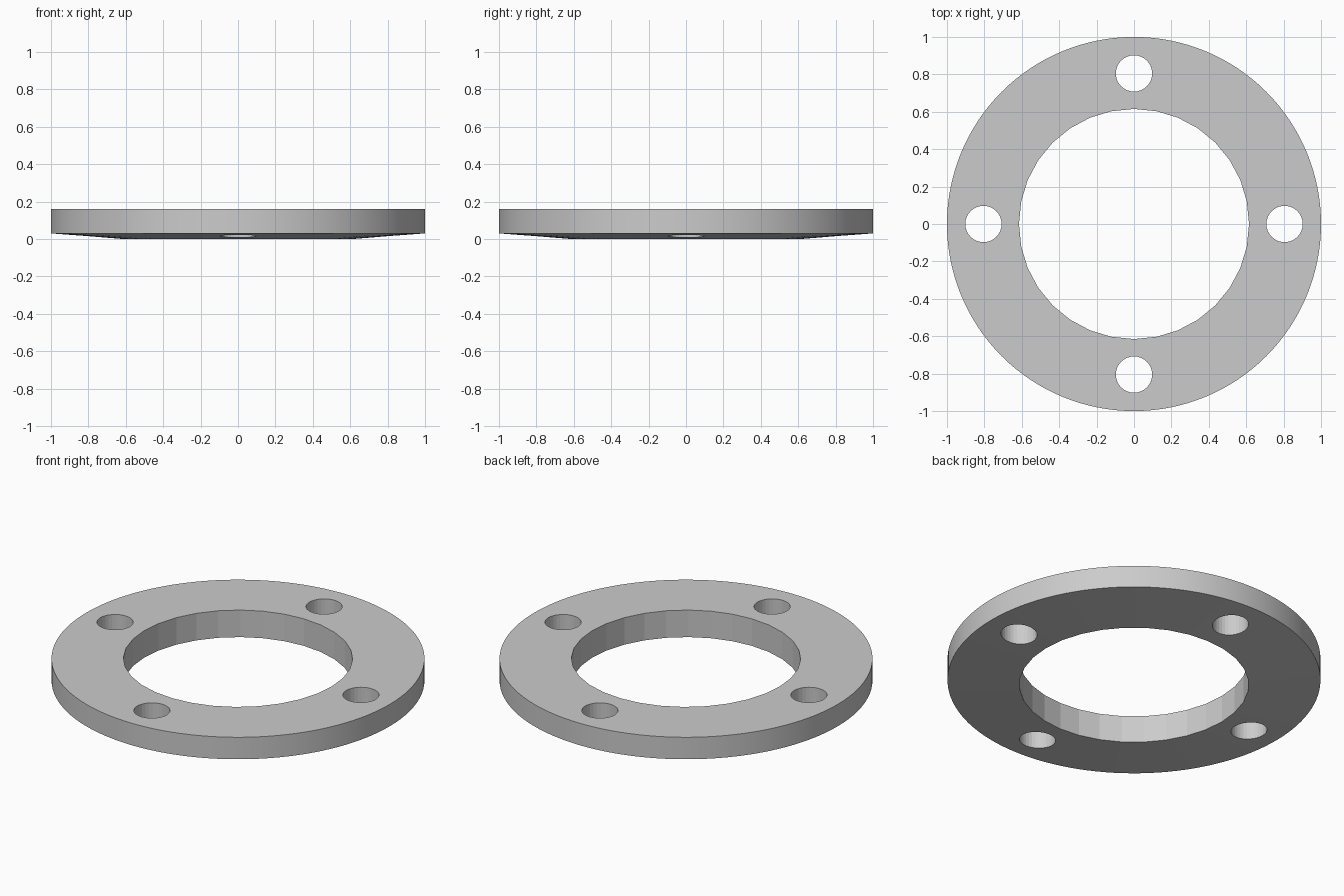
import bpy, bmesh, math

if "Cube" in bpy.data.objects:
    bpy.data.objects.remove(bpy.data.objects["Cube"])

INNER_R, HOLE_R, HOLE_DIST = 0.615, 0.097, 0.805
TOP_Z, RIM_Z = 0.16, 0.03


def new_object(name, bm):
    mesh = bpy.data.meshes.new(name)
    bmesh.ops.recalc_face_normals(bm, faces=bm.faces)
    bm.to_mesh(mesh)
    bm.free()
    obj = bpy.data.objects.new(name, mesh)
    bpy.context.collection.objects.link(obj)
    return obj


def lathe(name, profile, sides):
    # stack of circles joined by side faces, capped at both ends
    bm = bmesh.new()
    rings = [[bm.verts.new((r * math.cos(2 * math.pi * i / sides),
                            r * math.sin(2 * math.pi * i / sides), z))
              for i in range(sides)] for r, z in profile]
    for a, b in zip(rings, rings[1:]):
        for i in range(sides):
            j = (i + 1) % sides
            bm.faces.new((a[i], a[j], b[j], b[i]))
    bm.faces.new(rings[0])
    bm.faces.new(rings[-1])
    return new_object(name, bm)


# Flange disc: flat top, straight rim, underside dropping gently to the bore
slope = RIM_Z / (1 - INNER_R)
flange = lathe("flange_ring",
               [(0.5, RIM_Z - 0.5 * slope), (1, RIM_Z), (1, TOP_Z)], 128)

# Central bore and four bolt holes
cutters = [lathe("bore_cutter", [(INNER_R, -0.2), (INNER_R, 0.4)], 32)]
for k in range(4):
    hole = lathe("bolt_hole_cutter", [(HOLE_R, -0.2), (HOLE_R, 0.4)], 32)
    a = k * math.pi / 2
    hole.location = (HOLE_DIST * math.cos(a), HOLE_DIST * math.sin(a), 0)
    cutters.append(hole)

bpy.context.view_layer.objects.active = flange
for c in cutters:
    c.hide_render = True
    mod = flange.modifiers.new("cut", 'BOOLEAN')
    mod.operation = 'DIFFERENCE'
    mod.solver = 'EXACT'
    mod.object = c
    bpy.ops.object.modifier_apply(modifier=mod.name)
for c in cutters:
    bpy.data.objects.remove(c, do_unlink=True)

# Underside bevel at the bore starts from z = 0 at the polygon corners
lowest = min(v.co.z for v in flange.data.vertices)
for v in flange.data.vertices:
    v.co.z = max(v.co.z, 0.0)

# Smooth outer rim, faceted bore
bpy.ops.object.select_all(action='DESELECT')
flange.select_set(True)
bpy.ops.object.shade_smooth_by_angle(angle=math.radians(4))
